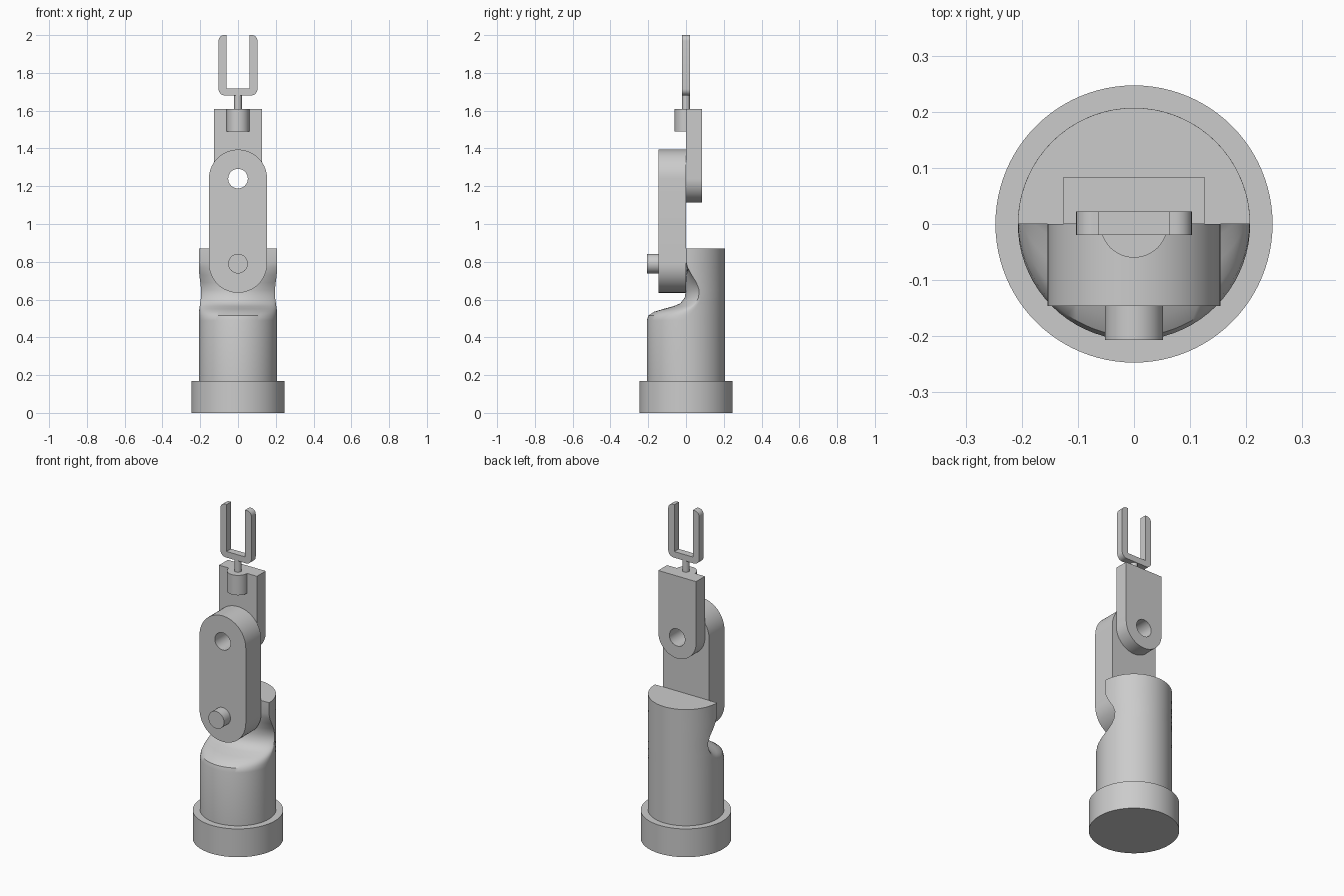
import bpy, bmesh, math

cube = bpy.data.objects.get("Cube")
if cube:
    bpy.data.objects.remove(cube, do_unlink=True)

grey = bpy.data.materials.new("plain_grey")
grey.use_nodes = True
GREY = (0.6, 0.6, 0.6, 1)
grey.diffuse_color = GREY
grey.node_tree.nodes["Principled BSDF"].inputs["Base Color"].default_value = GREY


def finish(name, bm):
    """Turn a bmesh into a grey object, smooth with sharp edges."""
    bmesh.ops.recalc_face_normals(bm, faces=bm.faces)
    mesh = bpy.data.meshes.new(name)
    bm.to_mesh(mesh)
    bm.free()
    mesh.materials.append(grey)
    obj = bpy.data.objects.new(name, mesh)
    bpy.context.collection.objects.link(obj)
    bpy.ops.object.select_all(action='DESELECT')
    obj.select_set(True)
    bpy.context.view_layer.objects.active = obj
    bpy.ops.object.shade_smooth_by_angle(angle=math.radians(35))
    return obj


def arc(cx, cz, r, start, end, steps):
    """Points on an arc, angles in degrees."""
    angles = [math.radians(start + (end - start) * i / steps) for i in range(steps + 1)]
    return [(cx + r * math.cos(a), cz + r * math.sin(a)) for a in angles]


def plate(name, loops, y0, y1):
    """Extrude an x-z outline, with optional hole loops, from y0 to y1."""
    bm = bmesh.new()
    edges = []
    for loop in loops:
        verts = [bm.verts.new((x, y0, z)) for x, z in loop]
        edges += [bm.edges.new((v, verts[i - 1])) for i, v in enumerate(verts)]
    bmesh.ops.triangle_fill(bm, edges=edges, use_beauty=True)
    out = bmesh.ops.extrude_face_region(bm, geom=bm.faces[:], use_keep_orig=True)
    moved = [g for g in out["geom"] if isinstance(g, bmesh.types.BMVert)]
    bmesh.ops.translate(bm, verts=moved, vec=(0, y1 - y0, 0))
    return finish(name, bm)


def loft(name, rings):
    """Skin equal-length rings of points and cap both ends."""
    bm = bmesh.new()
    rows = [[bm.verts.new(p) for p in ring] for ring in rings]
    for low, high in zip(rows, rows[1:]):
        for i in range(len(low)):
            bm.faces.new((low[i - 1], low[i], high[i], high[i - 1]))
    bm.faces.new(rows[0])
    bm.faces.new(rows[-1])
    return finish(name, bm)


def post(name, r, z0, z1, sides=64):
    """Upright cylinder on the centre line."""
    circle = arc(0, 0, r, 0, 360, sides)[:-1]
    return loft(name, [[(x, y, z) for x, y in circle] for z in (z0, z1)])


def body_ring(z, depth, notch, r=0.207, n=36):
    """Round back, plus a front that bulges by depth and has its sides set back by notch."""
    corner = math.asin(notch / r)
    xc = r * math.cos(corner)
    ring = []
    for i in range(n):
        a = corner + (math.pi - 2 * corner) * i / n
        ring.append((r * math.cos(a), r * math.sin(a), z))
    for i in range(n):
        a = math.pi * (1 + i / n)
        c = math.cos(a)
        ring.append((xc * c, notch * c * c + depth * math.sin(a), z))
    return ring


# Base and scooped body: height, front depth, side set-back
post("base", 0.247, 0, 0.17, 96)
body = [(0.17, 0.207, 0), (0.49, 0.207, 0), (0.515, 0.2, 0.006),
        (0.535, 0.17, 0.018), (0.55, 0.12, 0.03), (0.565, 0.065, 0.042),
        (0.58, 0.03, 0.052), (0.61, 0.007, 0.066), (0.65, 0, 0.07),
        (0.69, 0, 0.055), (0.73, 0, 0.03), (0.77, 0, 0.008),
        (0.8, 0, 0), (0.87, 0, 0)]
loft("body", [body_ring(*row) for row in body])

# Shoulder pin and lower arm link
SHOULDER, ELBOW, PIN = 0.79, 1.24, 0.052
hole = arc(0, ELBOW, PIN, 0, 360, 32)[:-1]
plate("shoulder_pin", [arc(0, SHOULDER, PIN, 0, 360, 32)[:-1]], -0.207, 0.01)
plate("lower_arm",
      [arc(0, ELBOW, 0.154, 0, 180, 32) + arc(0, SHOULDER, 0.154, 180, 360, 32), hole],
      -0.146, 0)

# Upper arm link with its rounded elbow end
plate("upper_arm",
      [arc(0, ELBOW, 0.126, 180, 360, 32) + [(0.126, 1.61), (-0.126, 1.61)], hole],
      0, 0.084)

# Wrist socket and stem
post("wrist_socket", 0.06, 1.49, 1.61, 48)
post("wrist_stem", 0.02, 1.6, 1.69, 32)

# Gripper fork: right half of the outline, then mirrored
half = arc(0.068, 1.715, 0.035, 270, 360, 8) + arc(0.073, 1.97, 0.03, 0, 90, 8)
half += [(0.062, 2.0), (0.062, 1.717)]
plate("gripper_fork", [half + [(-x, z) for x, z in reversed(half)]], -0.02, 0.022)
